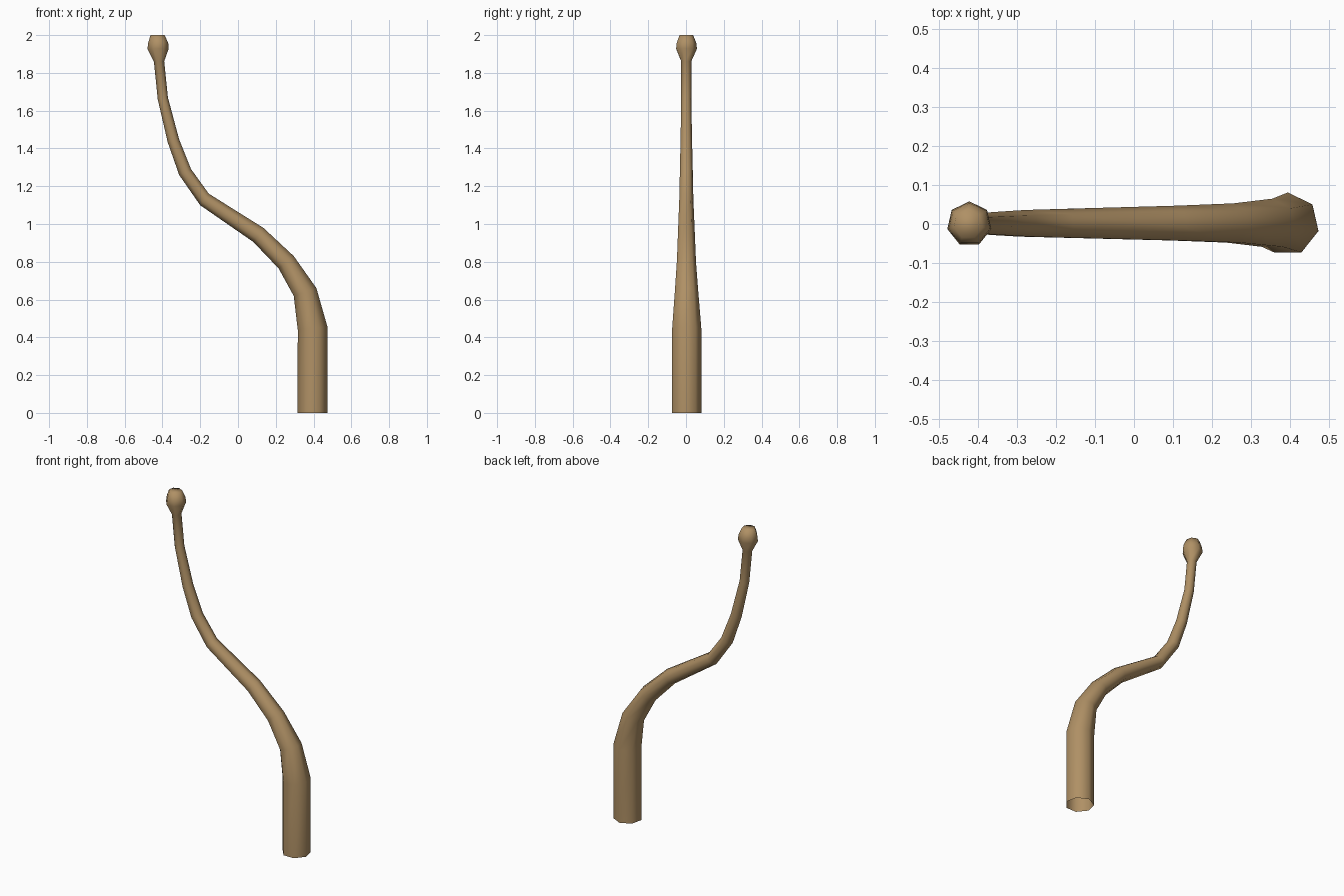
import bpy, bmesh, math
from mathutils import Vector

if "Cube" in bpy.data.objects:
    bpy.data.objects.remove(bpy.data.objects["Cube"])

SIDES = 7

# Bent shaft with a knob: left (x, z), right (x, z) silhouette points and radius per ring
rings = [
    ((0.315, 0.00), (0.475, 0.00), 0.081),
    ((0.315, 0.44), (0.475, 0.455), 0.081),
    ((0.297, 0.62), (0.413, 0.66), 0.065),
    ((0.215, 0.765), (0.295, 0.83), 0.053),
    ((0.080, 0.905), (0.135, 0.98), 0.047),
    ((-0.200, 1.10), (-0.155, 1.16), 0.039),
    ((-0.310, 1.26), (-0.250, 1.29), 0.036),
    ((-0.370, 1.435), (-0.315, 1.45), 0.032),
    ((-0.425, 1.66), (-0.371, 1.67), 0.028),
    ((-0.446, 1.86), (-0.390, 1.862), 0.028),
    # knob
    ((-0.480, 1.927), (-0.366, 1.929), 0.058),
    ((-0.476, 1.960), (-0.369, 1.960), 0.054),
    ((-0.463, 2.00), (-0.389, 2.00), 0.038),
]

bm = bmesh.new()
loops = []
for (lx, lz), (rx, rz), r in rings:
    left, right = Vector((lx, 0, lz)), Vector((rx, 0, rz))
    centre, u = (left + right) / 2, (right - left).normalized()
    loop = []
    for i in range(SIDES):
        a = math.pi / 2 + 2 * math.pi * i / SIDES
        loop.append(bm.verts.new(centre + r * (math.cos(a) * u + math.sin(a) * Vector((0, 1, 0)))))
    loops.append(loop)

# Walls, open at the foot and closed on top of the knob
for lo, hi in zip(loops, loops[1:]):
    for i in range(SIDES):
        j = (i + 1) % SIDES
        bm.faces.new((lo[i], lo[j], hi[j], hi[i]))
bm.faces.new(loops[-1])
for f in bm.faces:
    f.smooth = True

mesh = bpy.data.meshes.new("bent_stalk")
bm.to_mesh(mesh)
bm.free()
stalk = bpy.data.objects.new("bent_stalk", mesh)
bpy.context.collection.objects.link(stalk)

mat = bpy.data.materials.new("tan")
mat.diffuse_color = (0.43, 0.28, 0.13, 1)
mat.use_nodes = True
mat.node_tree.nodes["Principled BSDF"].inputs["Base Color"].default_value = mat.diffuse_color
mesh.materials.append(mat)
